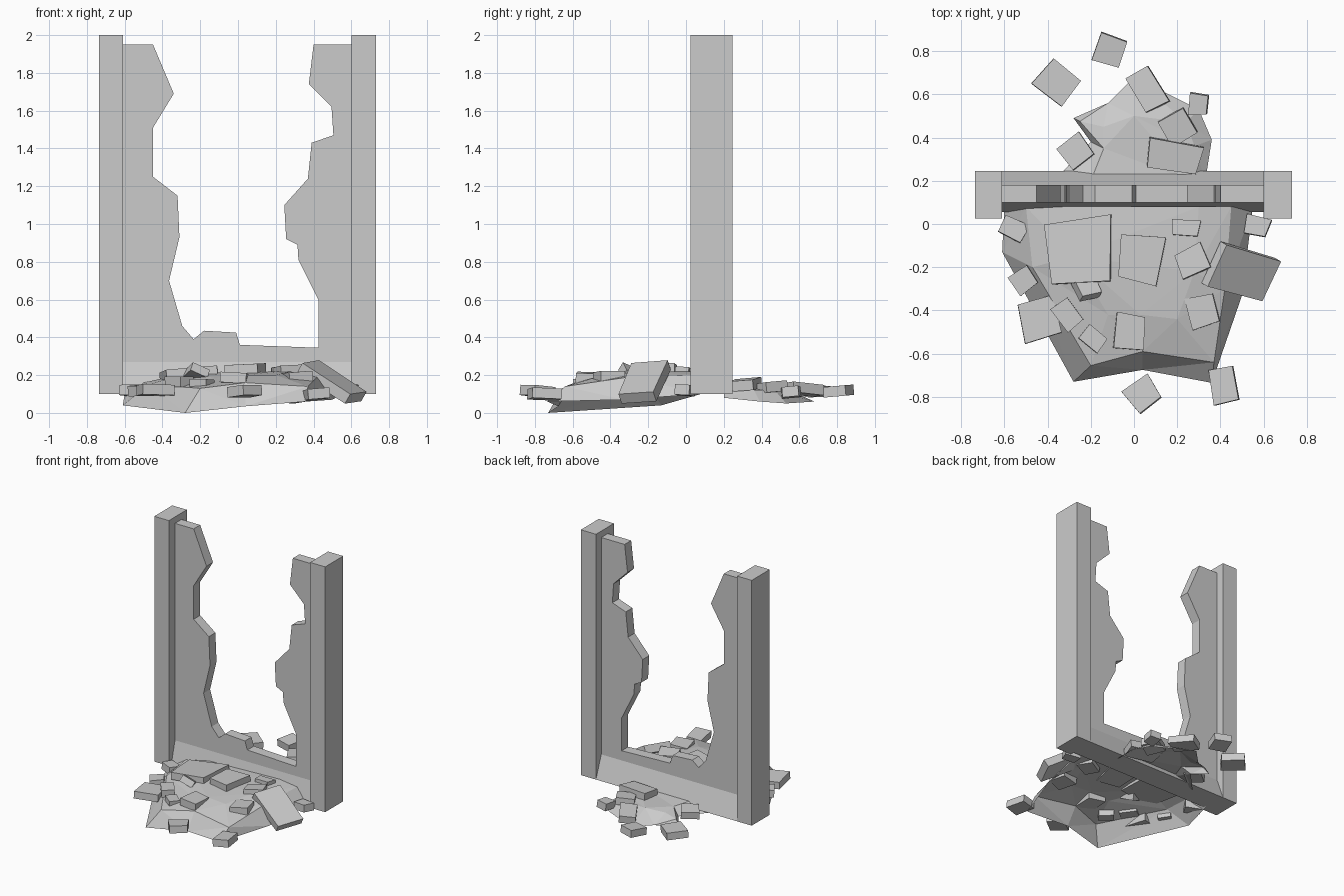
import bpy, bmesh, math, random
from mathutils import Vector, Euler

random.seed(4)


def make(name, bm):
    bmesh.ops.recalc_face_normals(bm, faces=bm.faces)
    me = bpy.data.meshes.new(name)
    bm.to_mesh(me)
    bm.free()
    ob = bpy.data.objects.new(name, me)
    bpy.context.collection.objects.link(ob)
    return ob


def box(name, x0, x1, y0, y1, z0, z1):
    bm = bmesh.new()
    bmesh.ops.create_cube(bm, size=1)
    for v in bm.verts:
        v.co = (x1 if v.co.x > 0 else x0, y1 if v.co.y > 0 else y0, z1 if v.co.z > 0 else z0)
    return make(name, bm)


def prism(name, front, back):
    # closed solid between two matching outlines
    bm = bmesh.new()
    a = [bm.verts.new(p) for p in front]
    b = [bm.verts.new(p) for p in back]
    n = len(a)
    caps = [bm.faces.new(a), bm.faces.new(b[::-1])]
    for i in range(n):
        j = (i + 1) % n
        bm.faces.new((a[i], b[i], b[j], a[j]))
    bm.normal_update()
    if n > 4:
        bmesh.ops.triangulate(bm, faces=caps, ngon_method='EAR_CLIP')
    return make(name, bm)


def mound(name, rings):
    # open-bottomed heap built from stacked rings, base first
    bm = bmesh.new()
    rows = [[bm.verts.new(p) for p in r] for r in rings]
    n = len(rows[0])
    for lo, hi in zip(rows, rows[1:]):
        for i in range(n - 1):
            bm.faces.new((lo[i], lo[i + 1], hi[i + 1], hi[i]))
    bm.faces.new(rows[-1])
    bm.normal_update()
    bmesh.ops.triangulate(bm, faces=bm.faces[:])
    return make(name, bm)


def chip(name, x, y, z, w, d, yaw, thick=0.055, tilt=None):
    # irregular four-sided slab
    if tilt is None:
        tilt = (random.uniform(-6, 6), random.uniform(-6, 6))
    rot = Euler([math.radians(a) for a in (*tilt, yaw)]).to_matrix()
    c = Vector((x, y, z))
    corners = [(sx * w / 2 * random.uniform(.85, 1.08), sy * d / 2 * random.uniform(.85, 1.08))
               for sx, sy in ((-1, -1), (1, -1), (1, 1), (-1, 1))]

    def ring(h):
        return [c + rot @ Vector((px, py, h)) for px, py in corners]
    return prism(name, ring(-thick / 2), ring(thick / 2))


# Posts
box("left_post", -.735, -.61, .025, .245, .1, 2)
box("right_post", .60, .73, .025, .245, .1, 2)

# Broken wall panel with a jagged opening
jag = [(-.61, .27), (-.61, 1.95), (-.45, 1.95), (-.34, 1.69), (-.45, 1.51), (-.45, 1.25),
       (-.32, 1.15), (-.31, .93), (-.365, .7), (-.295, .46), (-.235, .39), (-.18, .435),
       (-.01, .425), (.01, .36), (.425, .345), (.425, .6), (.32, .81), (.315, .89),
       (.255, .92), (.245, 1.1), (.37, 1.24), (.39, 1.43), (.505, 1.47), (.495, 1.62),
       (.375, 1.74), (.40, 1.95), (.60, 1.95), (.60, .27)]
prism("broken_wall", [(x, .1, z) for x, z in jag], [(x, .18, z) for x, z in jag])

# Flared wall foot
foot = [(.055, .1), (.245, .1), (.18, .27), (.1, .27)]
prism("wall_foot", [(-.61, y, z) for y, z in foot], [(.60, y, z) for y, z in foot])

# Rubble heaps
mound("front_heap", [
    [(-.6, .08, .1), (-.61, -.13, .04), (-.28, -.73, 0), (.04, -.675, .035),
     (.36, -.735, .06), (.5, -.33, .07), (.55, .08, .1)],
    [(-.5, .08, .16), (-.47, -.2, .15), (-.2, -.655, .13), (.04, -.59, .16),
     (.37, -.64, .14), (.42, -.3, .19), (.45, .08, .2)],
    [(-.3, .08, .2), (-.28, -.15, .21), (-.12, -.42, .185), (.03, -.42, .2),
     (.2, -.44, .2), (.28, -.22, .22), (.3, .08, .22)]])
mound("back_heap", [
    [(-.37, .2, .09), (-.2, .38, .08), (-.28, .49, .06), (-.12, .56, .06), (0, .68, .06),
     (.3, .53, .05), (.36, .39, .06), (.33, .2, .08)],
    [(-.2, .2, .14), (-.14, .35, .13), (-.25, .475, .11), (-.14, .45, .12), (0, .5, .14),
     (.24, .47, .12), (.28, .36, .12), (.26, .2, .14)]])

# Loose slabs: x, y, z, width, depth, turn
front = [(-.25, -.13, .205, .3, .31, 5), (.03, -.16, .23, .2, .22, -8),
         (-.44, -.44, .12, .17, .19, 12), (-.51, -.26, .12, .1, .1, 35),
         (-.31, -.42, .165, .1, .14, 40), (-.19, -.53, .15, .11, .09, -40),
         (-.02, -.5, .185, .14, .17, -8), (.24, -.02, .215, .13, .07, -3),
         (.27, -.17, .22, .14, .12, 25), (.32, -.4, .19, .14, .15, 12),
         (.42, -.745, .1, .12, .18, 10), (.04, -.785, .115, .14, .13, 35),
         (-.56, -.02, .12, .13, .09, -25), (.57, -.01, .12, .11, .09, -15)]
back = [(-.11, .8, .115, .13, .13, -20), (-.36, .655, .115, .17, .15, -38),
        (.3, .555, .11, .08, .1, -5), (.06, .63, .125, .12, .2, 30),
        (.2, .45, .135, .13, .14, 30), (.19, .31, .15, .25, .14, -10),
        (-.27, .34, .12, .13, .13, 40)]
for side, rows in (("front", front), ("back", back)):
    for i, r in enumerate(rows):
        chip(f"{side}_slab_{i + 1}", *r)
chip("leaning_slab", .495, -.22, .165, .32, .22, -14, .06, (9, 32))
chip("upturned_slab", -.22, -.29, .205, .1, .11, 15, .05, (-25, 25))
